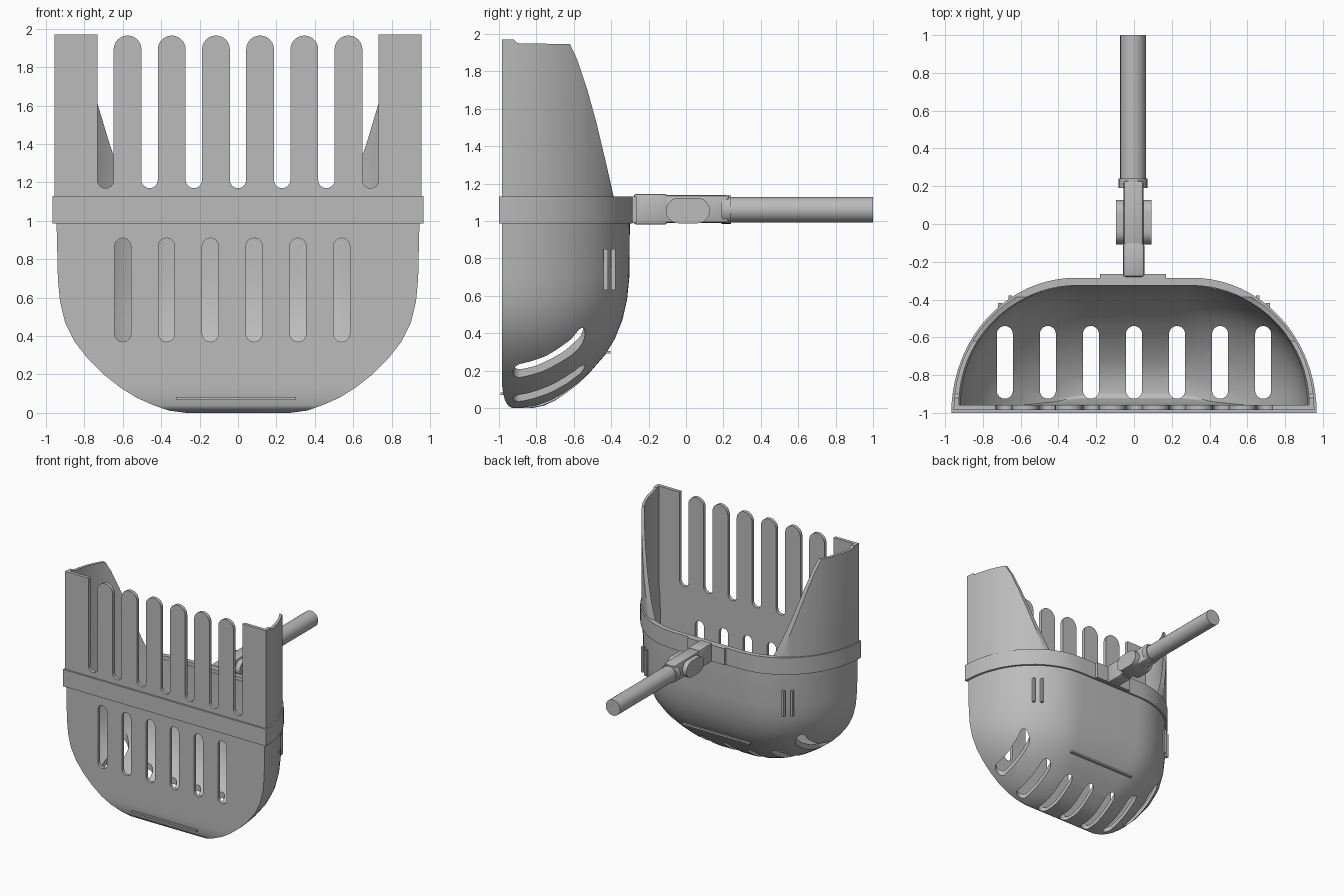
import bpy, bmesh, math
from mathutils import Vector

cube = bpy.data.objects.get("Cube")
if cube:
    bpy.data.objects.remove(cube, do_unlink=True)

grey = bpy.data.materials.new("plain grey")
grey.use_nodes = True
colour = (0.5, 0.5, 0.5, 1)
grey.diffuse_color = colour
grey.node_tree.nodes["Principled BSDF"].inputs["Base Color"].default_value = colour


def finish(name, bm):
    bmesh.ops.recalc_face_normals(bm, faces=bm.faces)
    mesh = bpy.data.meshes.new(name)
    bm.to_mesh(mesh)
    bm.free()
    mesh.materials.append(grey)
    obj = bpy.data.objects.new(name, mesh)
    bpy.context.collection.objects.link(obj)
    return obj


def activate(obj):
    bpy.ops.object.select_all(action='DESELECT')
    obj.select_set(True)
    bpy.context.view_layer.objects.active = obj


def smooth(obj, angle=35):
    activate(obj)
    bpy.ops.object.shade_smooth_by_angle(angle=math.radians(angle))


def d_ring(z, w, front, back, n=20):
    """D-shaped section: straight front, elliptical sides, straight back."""
    flat = 0.32 * w
    half = []
    for i in range(n + 1):
        a = math.pi / 2 * i / n
        half.append((flat + (w - flat) * math.cos(a), front + (back - front) * math.sin(a)))
    pts = half + [(-x, y) for x, y in reversed(half)]
    return [Vector((x, y, z)) for x, y in pts]


def loft(name, rings, closed):
    bm = bmesh.new()
    loops = [[bm.verts.new(p) for p in r] for r in rings]
    pairs = list(zip(loops, loops[1:]))
    if closed:
        pairs.append((loops[-1], loops[0]))
    else:
        bm.faces.new(loops[0])
        bm.faces.new(loops[-1])
    n = len(loops[0])
    for a, b in pairs:
        for i in range(n):
            j = (i + 1) % n
            bm.faces.new((a[i], a[j], b[j], b[i]))
    return finish(name, bm)


def prism(name, outline, axis, lo, hi):
    """Extrude a flat outline along an axis; outline uses the other two axes in order."""
    def place(p, d):
        c = list(p)
        c.insert(axis, d)
        return c
    bm = bmesh.new()
    face = bm.faces.new([bm.verts.new(place(p, lo)) for p in outline])
    ext = bmesh.ops.extrude_face_region(bm, geom=[face])
    move = Vector(place((0, 0), hi - lo))
    bmesh.ops.translate(bm, vec=move, verts=[g for g in ext["geom"] if isinstance(g, bmesh.types.BMVert)])
    return finish(name, bm)


def arc(u, v, r, start, end, n=12):
    angles = [math.radians(start + (end - start) * i / n) for i in range(n + 1)]
    return [(u + r * math.cos(a), v + r * math.sin(a)) for a in angles]


def upright_slot(u, lo, hi, r):
    return arc(u, lo + r, r, 180, 360) + arc(u, hi - r, r, 0, 180)


def cut(obj, cutter):
    cutter.hide_render = True
    mod = obj.modifiers.new("cut", 'BOOLEAN')
    mod.operation = 'DIFFERENCE'
    mod.solver = 'EXACT'
    mod.object = cutter
    activate(obj)
    bpy.ops.object.modifier_apply(modifier=mod.name)
    bpy.data.objects.remove(cutter, do_unlink=True)


# Scoop shell: height, half width, front, back
profile = [
    (0.0, 0.27, -0.93, -0.82), (0.012, 0.36, -0.95, -0.76), (0.04, 0.44, -0.968, -0.70),
    (0.08, 0.53, -0.978, -0.64), (0.13, 0.61, -0.985, -0.575), (0.2, 0.70, -0.985, -0.505),
    (0.28, 0.78, -0.985, -0.435), (0.37, 0.85, -0.985, -0.38), (0.47, 0.90, -0.985, -0.34),
    (0.58, 0.927, -0.985, -0.315), (0.7, 0.938, -0.985, -0.303), (1.0, 0.945, -0.985, -0.30),
    (1.12, 0.955, -0.985, -0.30), (1.97, 0.955, -0.985, -0.30)]
wall = 0.028
outer = [d_ring(*p) for p in profile]
inner = [d_ring(wall + z * (1.97 - wall) / 1.97, w - wall, f + wall, b - wall) for z, w, f, b in profile]
shell = loft("scoop_shell", outer + inner[::-1], False)

# Open back and swept side walls
sweep = [(-0.95, 2.0), (-0.9, 1.95), (-0.62, 1.945), (-0.58, 1.86), (-0.53, 1.71), (-0.48, 1.53),
         (-0.43, 1.32), (-0.38, 1.1), (0, 1.1), (0, 2.1), (-0.95, 2.1)]
cut(shell, prism("back_cutter", sweep, 0, -1.2, 1.2))

# Comb of round-ended fingers along the upper front
pitch, gap = 0.23, 0.0425
finger = pitch / 2 - gap
comb = [(-3 * pitch - gap, 2.1)]
for i in range(-3, 4):
    comb += arc(i * pitch, 1.17 + gap, gap, 180, 360)
    if i < 3:
        comb += arc((i + 0.5) * pitch, 1.965 - finger, finger, 180, 0)
comb.append((3 * pitch + gap, 2.1))
cut(shell, prism("comb_cutter", comb, 1, -1.1, -0.9))

# Sifting slots in the front and the curved bottom
for i in range(6):
    cut(shell, prism("front_slot", upright_slot(-0.6 + i * 0.228, 0.37, 0.91, gap), 1, -1.1, -0.9))
for i in range(-3, 4):
    cut(shell, prism("bottom_slot", upright_slot(i * 0.228, -0.925, -0.54, gap), 2, -0.1, 0.6))
smooth(shell)

# Rim band
band = loft("rim_band", [d_ring(0.985, 0.967, -1.0, -0.285), d_ring(1.13, 0.967, -1.0, -0.285),
                         d_ring(1.13, 0.93, -0.96, -0.325), d_ring(0.985, 0.93, -0.96, -0.325)], True)
smooth(band)


def box(name, x, y, z, bevel=0.0):
    obj = prism(name, [(x[0], y[0]), (x[1], y[0]), (x[1], y[1]), (x[0], y[1])], 2, *z)
    if bevel:
        mod = obj.modifiers.new("bevel", 'BEVEL')
        mod.width = bevel
        mod.segments = 2
        activate(obj)
        bpy.ops.object.modifier_apply(modifier=mod.name)
        smooth(obj)
    return obj


# Strengthening ribs and small side marks
box("front_rib", (-0.32, 0.3), (-0.992, -0.97), (0.068, 0.082))
box("back_rib", (-0.32, 0.32), (-0.45, -0.405), (0.29, 0.305))
for side in (-1, 1):
    for x, y in ((0.70, -0.43), (0.645, -0.39)):
        box("side_mark", sorted((side * x, side * (x + 0.02))), (y - 0.012, y + 0.012), (0.63, 0.85))

# Hinged handle
box("handle_plate", (-0.18, 0.17), (-0.3, -0.265), (0.99, 1.13))
box("hinge_block", (-0.058, 0.055), (-0.28, -0.1), (0.98, 1.145), 0.015)
box("hinge_arm", (-0.055, 0.05), (-0.12, 0.23), (0.99, 1.138), 0.015)
knob = arc(0.06, 1.055, 0.068, -90, 90) + arc(-0.04, 1.055, 0.068, 90, 270)
smooth(prism("hinge_knob", knob, 0, -0.095, 0.092))
smooth(prism("handle_collar", arc(-0.005, 1.06, 0.076, 0, 345, 23), 1, 0.19, 0.24))
smooth(prism("handle_rod", arc(-0.005, 1.06, 0.068, 0, 345, 23), 1, 0.2, 1.0))
